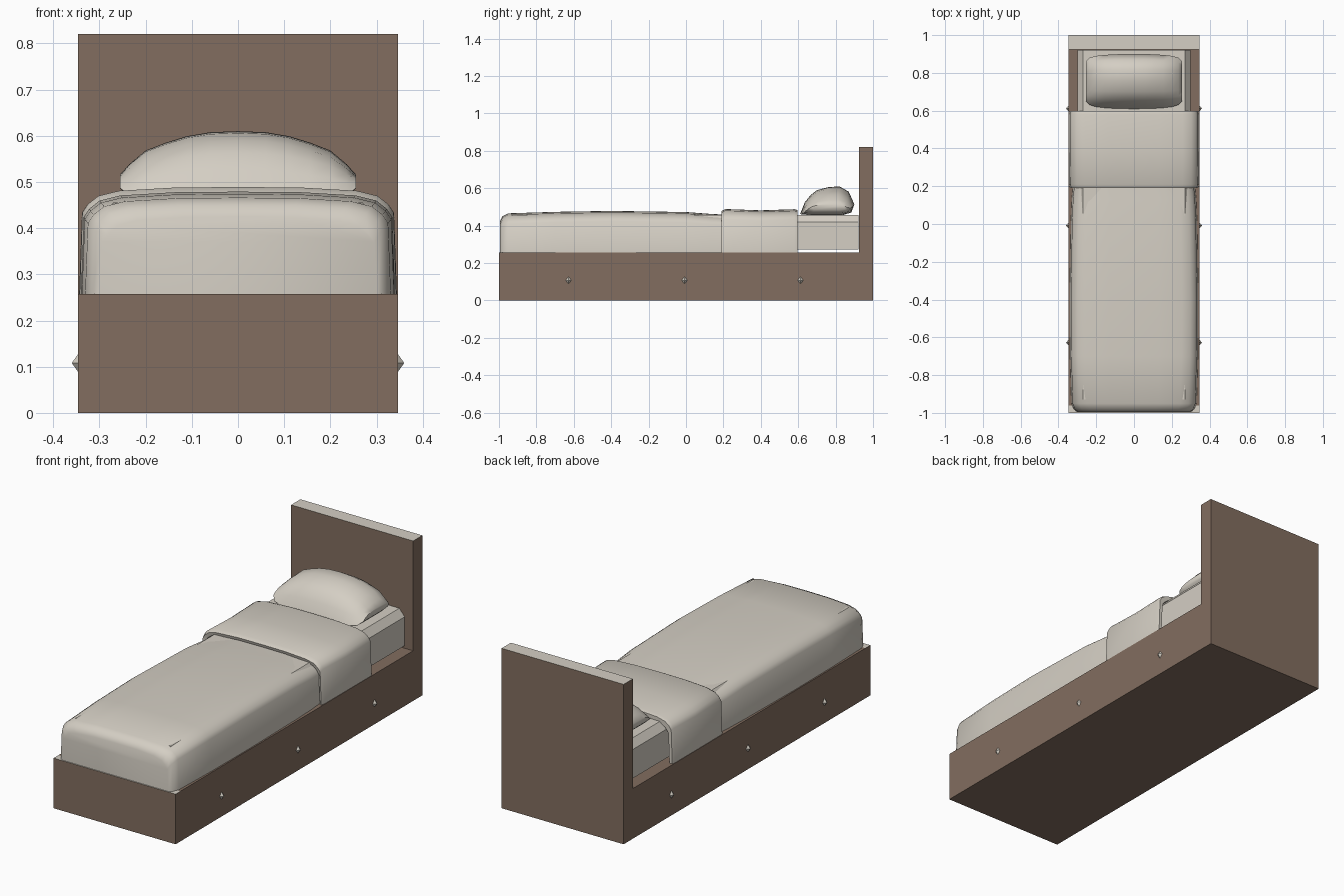
import bpy, bmesh, math
from mathutils import Vector

if "Cube" in bpy.data.objects:
    bpy.data.objects.remove(bpy.data.objects["Cube"])


def material(name, rgb):
    m = bpy.data.materials.new(name)
    m.diffuse_color = (*rgb, 1)
    m.use_nodes = True
    m.node_tree.nodes["Principled BSDF"].inputs["Base Color"].default_value = m.diffuse_color
    return m


WOOD = material("brown wood", (0.225, 0.155, 0.115))
CLOTH = material("pale cloth", (0.66, 0.62, 0.55))


def finish(name, bm, mats, smooth=None):
    bmesh.ops.recalc_face_normals(bm, faces=bm.faces)
    me = bpy.data.meshes.new(name)
    bm.to_mesh(me)
    bm.free()
    for m in mats:
        me.materials.append(m)
    ob = bpy.data.objects.new(name, me)
    bpy.context.collection.objects.link(ob)
    if smooth:
        bpy.ops.object.select_all(action='DESELECT')
        ob.select_set(True)
        bpy.context.view_layer.objects.active = ob
        bpy.ops.object.shade_smooth_by_angle(angle=math.radians(smooth))
    return ob


def loft(bm, rings, closed=False, cap_start=False, cap_end=False):
    rows = [[bm.verts.new(p) for p in r] for r in rings]
    n = len(rows[0])
    for a, b in zip(rows, rows[1:]):
        for i in range(n if closed else n - 1):
            j = (i + 1) % n
            bm.faces.new((a[i], a[j], b[j], b[i]))
    if cap_start:
        bm.faces.new(rows[0])
    if cap_end:
        bm.faces.new(rows[-1])


def drape(y, hw, zt, zb=0.257):
    """Cross-section of cloth hanging over the mattress, mirrored in x."""
    half = [(hw + 0.006, zb), (hw, zt - 0.055), (hw - 0.012, zt - 0.037),
            (hw - 0.035, zt - 0.019), (hw - 0.08, zt - 0.008), (hw * 0.4, zt - 0.001)]
    return ([Vector((x, y, z)) for x, z in half] + [Vector((0, y, zt))]
            + [Vector((-x, y, z)) for x, z in reversed(half)])


# frame and headboard as one side profile; headboard top and foot rim are pale
prof = [(-1, 0), (1, 0), (1, 0.82), (0.925, 0.82), (0.925, 0.257), (-0.96, 0.257), (-1, 0.257)]
bm = bmesh.new()
loft(bm, [[(x, y, z) for y, z in prof] for x in (-0.346, 0.346)], True, True, True)
bm.normal_update()
for f in bm.faces:
    c = f.calc_center_median()
    if abs(f.normal.z) > 0.9 and c.z > 0.1 and abs(c.y) > 0.93:
        f.material_index = 1
finish("bed_frame", bm, [WOOD, CLOTH])

# mattress with chamfered upper edges
sec = [(0.30, 0.272), (0.30, 0.42), (0.27, 0.456), (-0.27, 0.456), (-0.30, 0.42), (-0.30, 0.272)]
bm = bmesh.new()
loft(bm, [[(x, y, z) for x, z in sec] for y in (-0.93, 0.922)], True, True, True)
finish("mattress", bm, [CLOTH])

# main blanket, closed over the foot end
bm = bmesh.new()
loft(bm, [drape(y, w, z) for y, w, z in
          [(-0.995, 0.295, 0.425), (-0.982, 0.312, 0.45), (-0.95, 0.325, 0.466),
           (-0.7, 0.332, 0.474), (-0.4, 0.334, 0.479), (0, 0.328, 0.473),
           (0.13, 0.323, 0.463), (0.25, 0.312, 0.457)]], cap_start=True)
finish("blanket", bm, [CLOTH], 45)

# folded-back part of the blanket, with a thick hem that turns inside
bm = bmesh.new()
loft(bm, [drape(y, w, z) for y, w, z in
          [(0.25, 0.312, 0.459), (0.195, 0.322, 0.463), (0.19, 0.333, 0.478),
           (0.21, 0.337, 0.489), (0.4, 0.338, 0.482), (0.58, 0.338, 0.488),
           (0.597, 0.334, 0.483), (0.597, 0.318, 0.464), (0.52, 0.316, 0.462)]])
finish("blanket_fold", bm, [CLOTH], 45)

# pillow: tilted side profile lofted across x, lower and narrower at the ends
side = [(0.61, 0.462), (0.635, 0.525), (0.665, 0.563), (0.70, 0.59), (0.76, 0.606), (0.82, 0.61),
        (0.87, 0.582), (0.90, 0.515), (0.885, 0.472), (0.84, 0.457), (0.66, 0.457)]
rings = []
for x, sy, up, lift in [(0, 1, 1, 0), (0.06, 0.998, 0.985, 0), (0.11, 0.985, 0.93, 0),
                        (0.155, 0.965, 0.84, 0), (0.20, 0.93, 0.70, 0.004),
                        (0.235, 0.86, 0.47, 0.01), (0.255, 0.72, 0.20, 0.029)]:
    r = [(0.757 + (y - 0.757) * sy, 0.457 + (z - 0.457) * up + lift) for y, z in side]
    rings.append([(x, y, z) for y, z in r])
    if x:
        rings.insert(0, [(-x, y, z) for y, z in r])
bm = bmesh.new()
loft(bm, rings, True, True, True)
finish("pillow", bm, [CLOTH], 50)

# small pointed studs along both side rails
bm = bmesh.new()
for s in (-1, 1):
    for y0 in (-0.628, -0.008, 0.612):
        base = [bm.verts.new((s * 0.345, y0 + 0.017 * math.cos(k * math.pi / 2),
                              0.108 + 0.021 * math.sin(k * math.pi / 2))) for k in range(4)]
        tip = bm.verts.new((s * 0.36, y0, 0.108))
        bm.faces.new(base)
        for k in range(4):
            bm.faces.new((base[k], base[(k + 1) % 4], tip))
finish("rail_studs", bm, [CLOTH])
